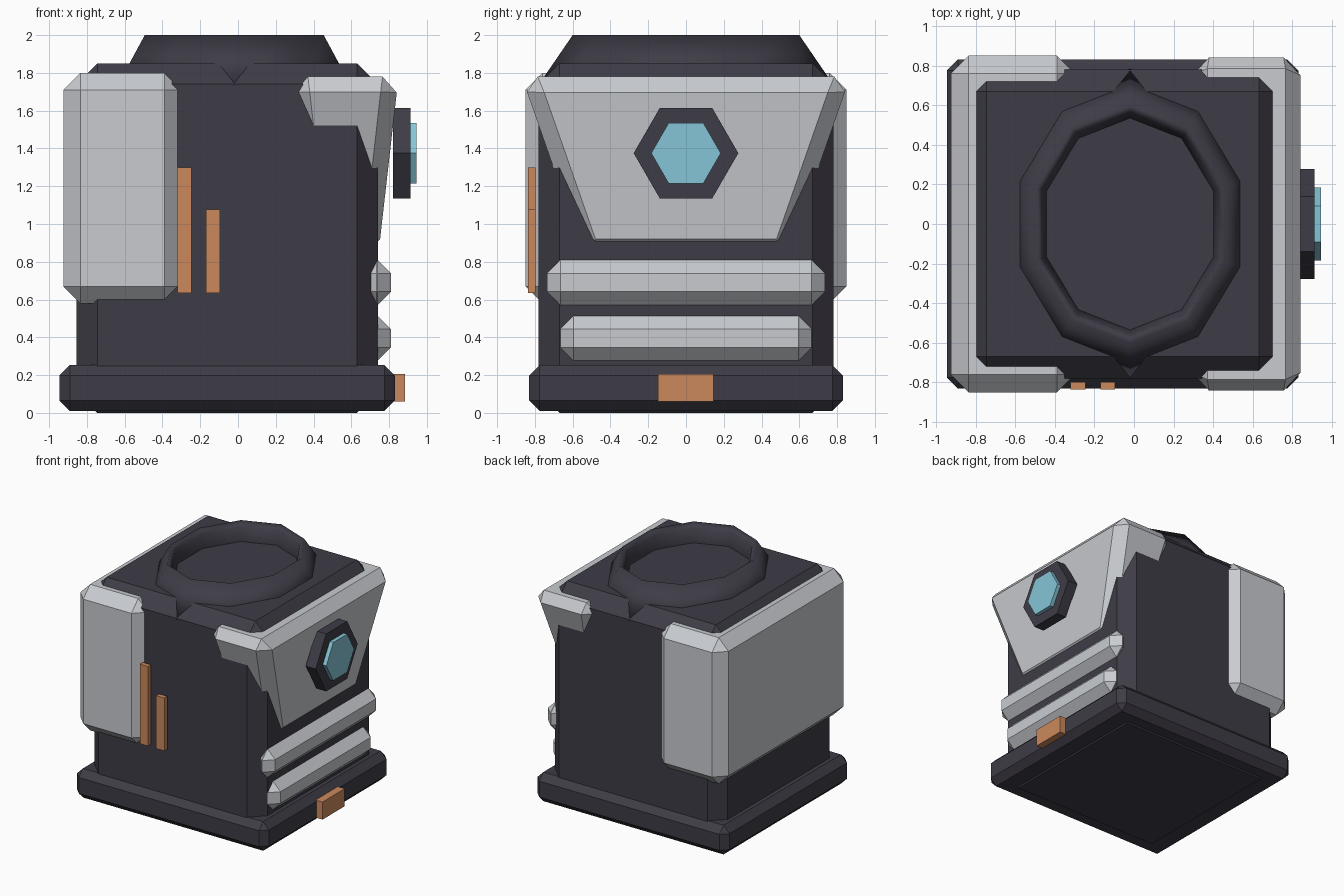
import bpy, bmesh, math
from mathutils import Vector

if "Cube" in bpy.data.objects:
    bpy.data.objects.remove(bpy.data.objects["Cube"])


def material(name, rgb):
    m = bpy.data.materials.new(name)
    m.diffuse_color = (*rgb, 1)
    m.use_nodes = True
    m.node_tree.nodes["Principled BSDF"].inputs["Base Color"].default_value = m.diffuse_color
    return m


DARK = material("charcoal", (0.048, 0.045, 0.061))
LIGHT = material("light grey", (0.58, 0.60, 0.63))
ORANGE = material("copper orange", (0.60, 0.25, 0.11))
CYAN = material("pale cyan", (0.24, 0.56, 0.68))


def finish(bm, name, mat):
    bmesh.ops.recalc_face_normals(bm, faces=bm.faces)
    me = bpy.data.meshes.new(name)
    bm.to_mesh(me)
    bm.free()
    me.materials.append(mat)
    ob = bpy.data.objects.new(name, me)
    bpy.context.collection.objects.link(ob)
    return ob


def box(name, lo, hi, mat, chamfer=0, taper=1):
    """Box between two corners, narrowed at the bottom, edges chamfered."""
    bm = bmesh.new()
    bmesh.ops.create_cube(bm, size=1)
    lo, hi = Vector(lo), Vector(hi)
    mid, size = (lo + hi) / 2, hi - lo
    for v in bm.verts:
        s = taper if v.co.z < 0 else 1
        v.co = Vector((mid.x + v.co.x * size.x * s,
                       mid.y + v.co.y * size.y * s,
                       mid.z + v.co.z * size.z))
    if chamfer:
        bmesh.ops.bevel(bm, geom=bm.edges[:], offset=chamfer, segments=1,
                        profile=0.5, affect='EDGES')
    return finish(bm, name, mat)


def hexagon(name, x0, x1, z, r, mat):
    """Six-sided plate facing +x with corners pointing along y."""
    bm = bmesh.new()
    ring = [bm.verts.new((x0, r * math.cos(i * math.pi / 3),
                          z + r * math.sin(i * math.pi / 3))) for i in range(6)]
    f = bm.faces.new(ring)
    out = bmesh.ops.extrude_face_region(bm, geom=[f])
    # the start face stays as the back of the plate
    if f.is_valid is False or f not in bm.faces[:]:
        bm.faces.new(ring)
    for v in out["geom"]:
        if isinstance(v, bmesh.types.BMVert):
            v.co.x = x1
    return finish(bm, name, mat)


# Main body and plinth
box("body", (-0.855, -0.78, 0), (0.74, 0.78, 1.85), DARK, 0.11)
box("plinth", (-0.945, -0.83, 0.01), (0.83, 0.83, 0.253), DARK, 0.055)

# Light shell around the left side, and tapered shield on the right side
box("side_shell", (-0.925, -0.85, 0.58), (-0.30, 0.85, 1.80), LIGHT, 0.09)
box("shield", (0.285, -0.87, 0.835), (0.85, 0.87, 1.78), LIGHT, 0.085, 0.62)

# Rails below the shield
for name, z, half in (("upper_rail", 0.69, 0.737), ("lower_rail", 0.395, 0.667)):
    box(name, (0.662, -half, z - 0.12), (0.81, half, z + 0.12), LIGHT, 0.0715)

# Hexagonal lamp
hexagon("lamp_frame", 0.82, 0.912, 1.375, 0.277, DARK)
hexagon("lamp_lens", 0.89, 0.945, 1.375, 0.184, CYAN)

# Orange marker strips and base tag
box("long_strip", (-0.32, -0.837, 0.635), (-0.245, -0.798, 1.30), ORANGE)
box("short_strip", (-0.17, -0.837, 0.635), (-0.095, -0.798, 1.077), ORANGE)
box("base_tag", (0.80, -0.148, 0.06), (0.885, 0.145, 0.207), ORANGE)

# Oval ten-sided ring on top
section = [(0.785, 1.73), (0.60, 2.0), (0.56, 1.96), (0.53, 1.83), (0.56, 1.73)]
bm = bmesh.new()
loops = []
for i in range(10):
    a = math.pi / 2 + i * math.tau / 10
    loops.append([bm.verts.new((-0.02 + 0.83 * r * math.cos(a), r * math.sin(a), z))
                  for r, z in section])
n = len(section)
for i in range(10):
    p, q = loops[i], loops[(i + 1) % 10]
    for j in range(n):
        k = (j + 1) % n
        bm.faces.new((p[j], q[j], q[k], p[k]))
for f in bm.faces:
    f.smooth = True
finish(bm, "top_ring", DARK)
